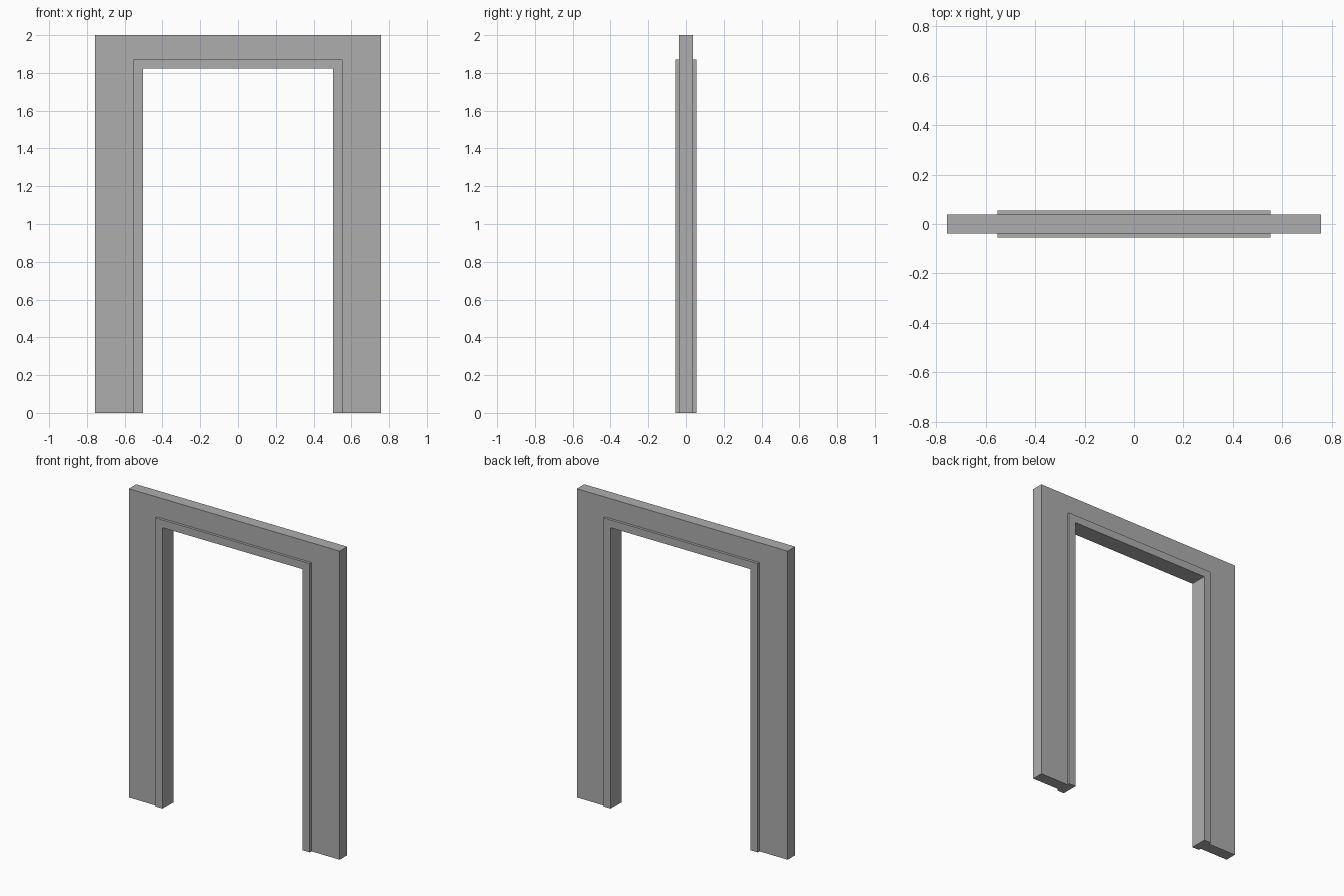
import bpy, bmesh

if "Cube" in bpy.data.objects:
    bpy.data.objects.remove(bpy.data.objects["Cube"])

WALL_Y, TRIM_Y = 0.038, 0.0555

# Half width and top height of each nested arch outline
INNER = (0.503, 1.822)
TRIM = (0.553, 1.872)
OUTER = (0.756, 2.0)

# Stepped cross-section: raised trim around the opening, thinner wall outside
SECTION = [(INNER, -TRIM_Y), (TRIM, -TRIM_Y), (TRIM, -WALL_Y), (OUTER, -WALL_Y),
           (OUTER, WALL_Y), (TRIM, WALL_Y), (TRIM, TRIM_Y), (INNER, TRIM_Y)]

# Sweep stations: left foot, left corner, right corner, right foot
STATIONS = [(-1, 0), (-1, 1), (1, 1), (1, 0)]


def sweep(name):
    bm = bmesh.new()
    rings = [[bm.verts.new((sx * w, y, sz * h)) for (w, h), y in SECTION]
             for sx, sz in STATIONS]
    n = len(SECTION)
    for a, b in zip(rings, rings[1:]):
        for i in range(n):
            j = (i + 1) % n
            bm.faces.new((a[i], a[j], b[j], b[i]))
    # Flat feet
    bm.faces.new(rings[0])
    bm.faces.new(rings[-1])
    bmesh.ops.recalc_face_normals(bm, faces=bm.faces)
    # Merge the coplanar mitred faces
    bmesh.ops.dissolve_limit(bm, angle_limit=0.01, verts=bm.verts, edges=bm.edges)
    mesh = bpy.data.meshes.new(name)
    bm.to_mesh(mesh)
    bm.free()
    obj = bpy.data.objects.new(name, mesh)
    bpy.context.collection.objects.link(obj)
    return obj


# Doorway wall with its raised trim, one closed solid
doorway = sweep("doorway_wall_with_trim")

# Dark grey finish
grey = bpy.data.materials.new("dark_grey")
grey.diffuse_color = (0.42, 0.42, 0.42, 1)
grey.use_nodes = True
grey.node_tree.nodes["Principled BSDF"].inputs["Base Color"].default_value = grey.diffuse_color
doorway.data.materials.append(grey)
